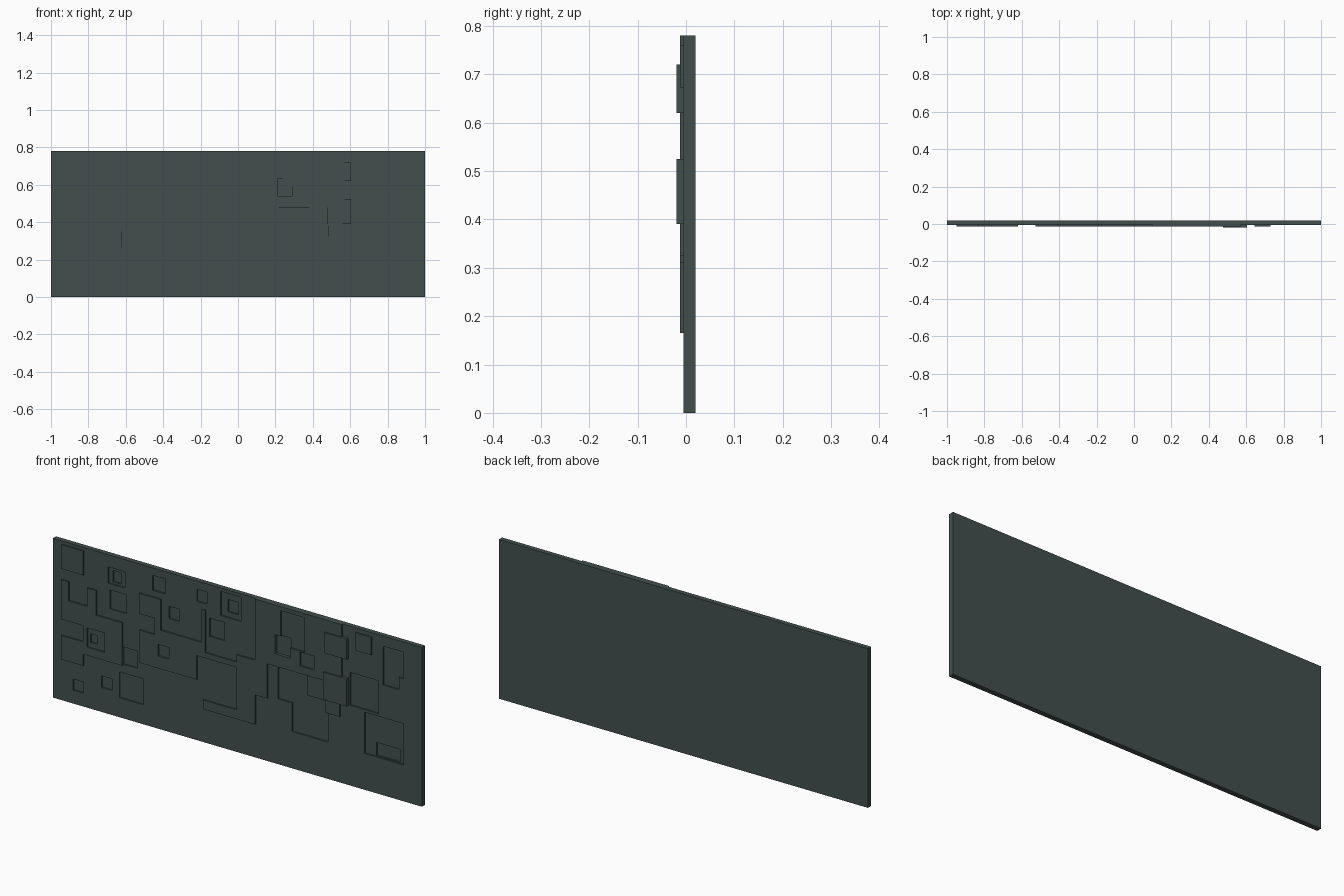
import bpy, bmesh

BACK, FRONT, STEP = 0.02, -0.005, 0.0075   # back plane, base surface, relief step
W, H = 1.0, 0.78

# Rectangles are (x0, x1, z0, z1)
# plates standing one step above the base
RAISED = [
    (-.95, -.91, .40, .593), (-.95, -.81, .40, .50), (-.81, -.76, .40, .59),
    (-.83, -.62, .26, .47), (-.95, -.83, .203, .32), (-.95, -.83, .647, .765),
    (-.527, -.215, .30, .46), (-.445, -.215, .46, .49), (-.445, -.41, .49, .54),
    (-.527, -.41, .54, .64), (-.215, -.17, .418, .49), (-.19, -.17, .444, .65),
    (-.215, .10, .418, .444), (0, .167, .31, .48), (0, .10, .165, .31),
    (-.18, 0, .165, .21), (.10, .57, .48, .78), (.48, .56, .325, .48),
    (.645, .73, .673, .76),
]
# plates standing two steps above the base
HIGH = [(.48, .603, .62, .72), (.475, .603, .39, .525)]
# square pockets, each one step down from whatever it lies in
POCKETS = [
    (-.70, -.61, .64, .72), (-.68, -.635, .65, .705), (-.69, -.60, .517, .61),
    (-.46, -.39, .67, .743), (-.37, -.315, .555, .615), (-.22, -.165, .68, .74),
    (-.09, .02, .645, .763), (-.055, 0, .67, .73), (-.15, -.07, .527, .616),
    (-.81, -.715, .30, .395), (-.795, -.76, .325, .367), (-.425, -.365, .36, .417),
    (-.89, -.835, .065, .12), (-.735, -.68, .12, .177), (-.64, -.51, .095, .222),
    (-.62, -.54, .265, .35), (.345, .42, .517, .585), (.24, .37, .59, .76),
    (.21, .24, .54, .635), (.24, .29, .54, .59), (.21, .29, .54, .635),
]
# larger pockets on the right
POCKETS += [
    (.79, .90, .60, .73), (.79, .875, .54, .60), (.61, .765, .393, .554),
    (.69, .90, .178, .38), (.75, .88, .182, .245),
    (.22, .38, .32, .48), (.38, .48, .32, .38), (.295, .49, .18, .32),
]


def inside(r, x, z):
    return r[0] < x < r[1] and r[2] < z < r[3]


def level(x, z):
    lv = 0
    if any(inside(r, x, z) for r in RAISED):
        lv = 1
    if any(inside(r, x, z) for r in HIGH):
        return 2
    return lv - sum(inside(r, x, z) for r in POCKETS)


# grid lines run along every rectangle edge
rects = RAISED + HIGH + POCKETS
xs = sorted({-W, W} | {v for r in rects for v in r[:2]})
zs = sorted({0.0, H} | {v for r in rects for v in r[2:]})
nx, nz = len(xs) - 1, len(zs) - 1
depth = {}
for i in range(nx):
    for j in range(nz):
        lv = level((xs[i] + xs[i + 1]) / 2, (zs[j] + zs[j + 1]) / 2)
        depth[i, j] = FRONT - STEP * lv

bm = bmesh.new()


def quad(*pts):
    bm.faces.new([bm.verts.new(p) for p in pts])


# front relief, step walls, outer edges and back
for i in range(nx):
    for j in range(nz):
        a, b, c, d, y = xs[i], xs[i + 1], zs[j], zs[j + 1], depth[i, j]
        quad((a, y, c), (b, y, c), (b, y, d), (a, y, d))
        quad((a, BACK, c), (a, BACK, d), (b, BACK, d), (b, BACK, c))
        yr = depth.get((i + 1, j), BACK)
        if yr > y:
            quad((b, y, c), (b, yr, c), (b, yr, d), (b, y, d))
        yl = depth.get((i - 1, j), BACK)
        if yl > y:
            quad((a, y, c), (a, y, d), (a, yl, d), (a, yl, c))
        yt = depth.get((i, j + 1), BACK)
        if yt > y:
            quad((a, y, d), (b, y, d), (b, yt, d), (a, yt, d))
        yb = depth.get((i, j - 1), BACK)
        if yb > y:
            quad((a, y, c), (a, yb, c), (b, yb, c), (b, y, c))

bmesh.ops.remove_doubles(bm, verts=bm.verts, dist=1e-5)
mesh = bpy.data.meshes.new("relief_panel")
bm.to_mesh(mesh)
bm.free()

# single dark green-grey paint
mat = bpy.data.materials.new("dark_green_grey")
mat.diffuse_color = (0.055, 0.08, 0.074, 1)
mesh.materials.append(mat)
panel = bpy.data.objects.new("relief_panel", mesh)
bpy.context.collection.objects.link(panel)
